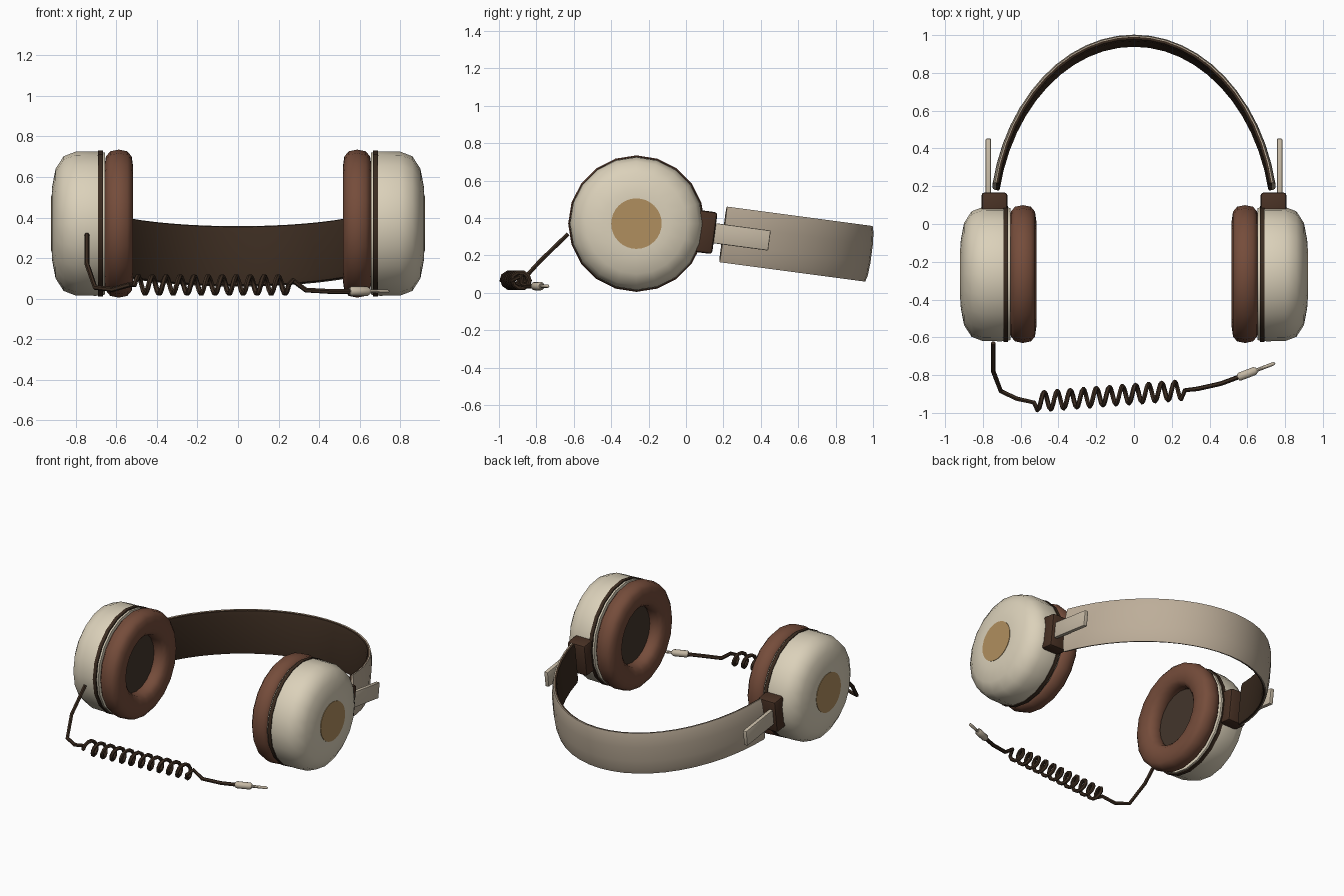
import bpy, bmesh, math
from mathutils import Matrix, Vector

cube = bpy.data.objects.get("Cube")
if cube:
    bpy.data.objects.remove(cube)


def material(name, *srgb):
    rgb = [((c + 0.055) / 1.055) ** 2.4 for c in srgb]
    m = bpy.data.materials.new(name)
    m.use_nodes = True
    m.diffuse_color = (*rgb, 1)
    m.node_tree.nodes["Principled BSDF"].inputs["Base Color"].default_value = (*rgb, 1)
    return m


CREAM = material("cream shell", 0.86, 0.82, 0.73)
BEIGE = material("beige band", 0.74, 0.68, 0.60)
STONE = material("stone metal", 0.77, 0.72, 0.64)
GOLD = material("muted gold", 0.69, 0.56, 0.37)
LEATHER = material("brown leather", 0.46, 0.30, 0.23)
FABRIC = material("dark fabric", 0.26, 0.21, 0.17)
DARK = material("dark brown", 0.23, 0.17, 0.125)
HINGE = material("hinge brown", 0.28, 0.19, 0.14)

# Headband frame, leaning down towards the back
TILT = Matrix.Translation((0, 0, 0.339)) @ Matrix.Rotation(math.radians(-7.6), 4, "X")
CUP_Y, CUP_Z = -0.265, 0.37


def finish(name, bm, mat, matrix=None, angle=40):
    bmesh.ops.recalc_face_normals(bm, faces=bm.faces)
    me = bpy.data.meshes.new(name)
    bm.to_mesh(me)
    bm.free()
    if matrix:
        me.transform(matrix)
    me.materials.append(mat)
    me.shade_smooth()
    me.set_sharp_from_angle(angle=math.radians(angle))
    ob = bpy.data.objects.new(name, me)
    bpy.context.collection.objects.link(ob)
    return ob


def lathe(name, profile, mat, matrix, closed=False, steps=20, angle=40):
    """Turn (x, radius) points around the x axis."""
    bm = bmesh.new()
    vs = [bm.verts.new((x, 0, r)) for x, r in profile]
    es = [bm.edges.new(p) for p in zip(vs, vs[1:])]
    if closed:
        es.append(bm.edges.new((vs[-1], vs[0])))
    bmesh.ops.spin(bm, geom=vs + es, cent=(0, 0, 0), axis=(1, 0, 0),
                   angle=math.tau, steps=steps)
    bmesh.ops.remove_doubles(bm, verts=bm.verts, dist=0.0005)
    return finish(name, bm, mat, matrix, angle)


def box(name, centre, size, mat, bevel):
    bm = bmesh.new()
    bmesh.ops.create_cube(bm, size=1)
    bmesh.ops.scale(bm, vec=size, verts=bm.verts)
    bmesh.ops.translate(bm, vec=centre, verts=bm.verts)
    bmesh.ops.bevel(bm, geom=bm.edges[:], offset=bevel, segments=2,
                    profile=0.5, affect="EDGES")
    return finish(name, bm, mat, TILT)


def arch(name, section, mat, steps=24):
    """Sweep an (offset, height) section along the headband ellipse."""
    a, b, start = 0.745, 0.98, math.radians(11.8)
    bm = bmesh.new()
    rings = []
    for i in range(steps + 1):
        t = start + (math.pi - 2 * start) * i / steps
        p = Vector((a * math.cos(t), b * math.sin(t), 0))
        n = Vector((b * math.cos(t), a * math.sin(t), 0)).normalized()
        rings.append([bm.verts.new(p + n * o + Vector((0, 0, h))) for o, h in section])
    k = len(section)
    for r, q in zip(rings, rings[1:]):
        for j in range(k):
            bm.faces.new((r[j], r[(j + 1) % k], q[(j + 1) % k], q[j]))
    bm.faces.new(rings[0])
    bm.faces.new(rings[-1])
    return finish(name, bm, mat, TILT)


# Cushion section: a squarish oval
def soft(v):
    return math.copysign(abs(v) ** 0.75, v)


cushion = [(0.588 + 0.071 * soft(math.cos(math.tau * i / 12)),
            0.28 + 0.085 * soft(math.sin(math.tau * i / 12))) for i in range(12)]
shell = [(0.655, 0), (0.655, 0.35), (0.70, 0.356), (0.80, 0.355), (0.86, 0.332),
         (0.90, 0.27), (0.917, 0.18), (0.919, 0.135), (0.919, 0)]

for side, s in (("left", 1), ("right", -1)):
    place = Matrix.Translation((0, CUP_Y, CUP_Z)) @ Matrix.Diagonal((s, 1, 1, 1))
    if s < 0:  # keep outward faces by turning rather than reflecting
        place = Matrix.Translation((0, CUP_Y, CUP_Z)) @ Matrix.Rotation(math.pi, 4, "Z")

    # Ear cup
    lathe(side + "_cup_shell", shell, CREAM, place, angle=50)
    lathe(side + "_cup_seam", [(0.666, 0.34), (0.666, 0.36), (0.69, 0.36), (0.69, 0.34)],
          DARK, place, closed=True)
    lathe(side + "_cup_badge", [(0.917, 0), (0.917, 0.135), (0.922, 0.135), (0.922, 0)],
          GOLD, place, steps=32)
    lathe(side + "_ear_cushion", cushion, LEATHER, place, closed=True, angle=80)
    lathe(side + "_ear_lining", [(0.605, 0), (0.605, 0.23), (0.65, 0.23), (0.65, 0)],
          FABRIC, place)

    # Hinge and sliding arm
    box(side + "_hinge", (s * 0.739, 0.098, 0), (0.137, 0.115, 0.225), HINGE, 0.016)
    box(side + "_slider", (s * 0.771, 0.285, 0), (0.028, 0.33, 0.108), STONE, 0.006)

# Headband: crowned outer skin and inner padding
arch("headband_skin", [(0, -0.148), (0.007, -0.15), (0.016, -0.115), (0.021, -0.05),
                       (0.021, 0.05), (0.016, 0.115), (0.007, 0.15), (0, 0.148)], BEIGE)
arch("headband_padding", [(0.001, -0.148), (0.001, 0.148), (-0.012, 0.144),
                          (-0.018, 0.115), (-0.018, -0.115), (-0.012, -0.144)], DARK)

# Cable: lead-in, coil and lead-out as one path
path = [(-0.745, -0.63, 0.315), (-0.745, -0.78, 0.17), (-0.705, -0.885, 0.055),
        (-0.62, -0.925, 0.045), (-0.53, -0.945, 0.07)]
turns, per = 11, 10
for i in range(turns * per + 1):
    f, t = i / (turns * per), math.tau * i / per
    path.append((-0.51 + 0.76 * f, -0.94 + 0.06 * f - 0.047 * math.cos(t),
                 0.067 + 0.043 * math.sin(t)))
path += [(0.27, -0.88, 0.09), (0.335, -0.873, 0.042), (0.46, -0.845, 0.035),
         (0.56, -0.808, 0.035)]
curve = bpy.data.curves.new("cable_path", "CURVE")
curve.dimensions = "3D"
curve.bevel_depth = 0.0125
curve.bevel_resolution = 1
curve.use_fill_caps = True
spline = curve.splines.new("POLY")
spline.points.add(len(path) - 1)
for pt, co in zip(spline.points, path):
    pt.co = (*co, 1)
helper = bpy.data.objects.new("cable_path", curve)
bpy.context.collection.objects.link(helper)
bpy.context.view_layer.update()
bm = bmesh.new()
bm.from_mesh(helper.evaluated_get(bpy.context.evaluated_depsgraph_get()).to_mesh())
bpy.data.objects.remove(helper)
finish("coiled_cable", bm, DARK, angle=50)

# Plug: grip and pin
aim = Matrix.Translation((0.55, -0.812, 0.036)) @ Matrix.Rotation(math.radians(21), 4, "Z")
lathe("plug_grip", [(0, 0), (0, 0.018), (0.01, 0.023), (0.095, 0.023), (0.108, 0.014),
                    (0.108, 0)], STONE, aim, steps=10)
lathe("plug_pin", [(0.10, 0), (0.10, 0.0095), (0.202, 0.0095), (0.214, 0)],
      STONE, aim, steps=8)
